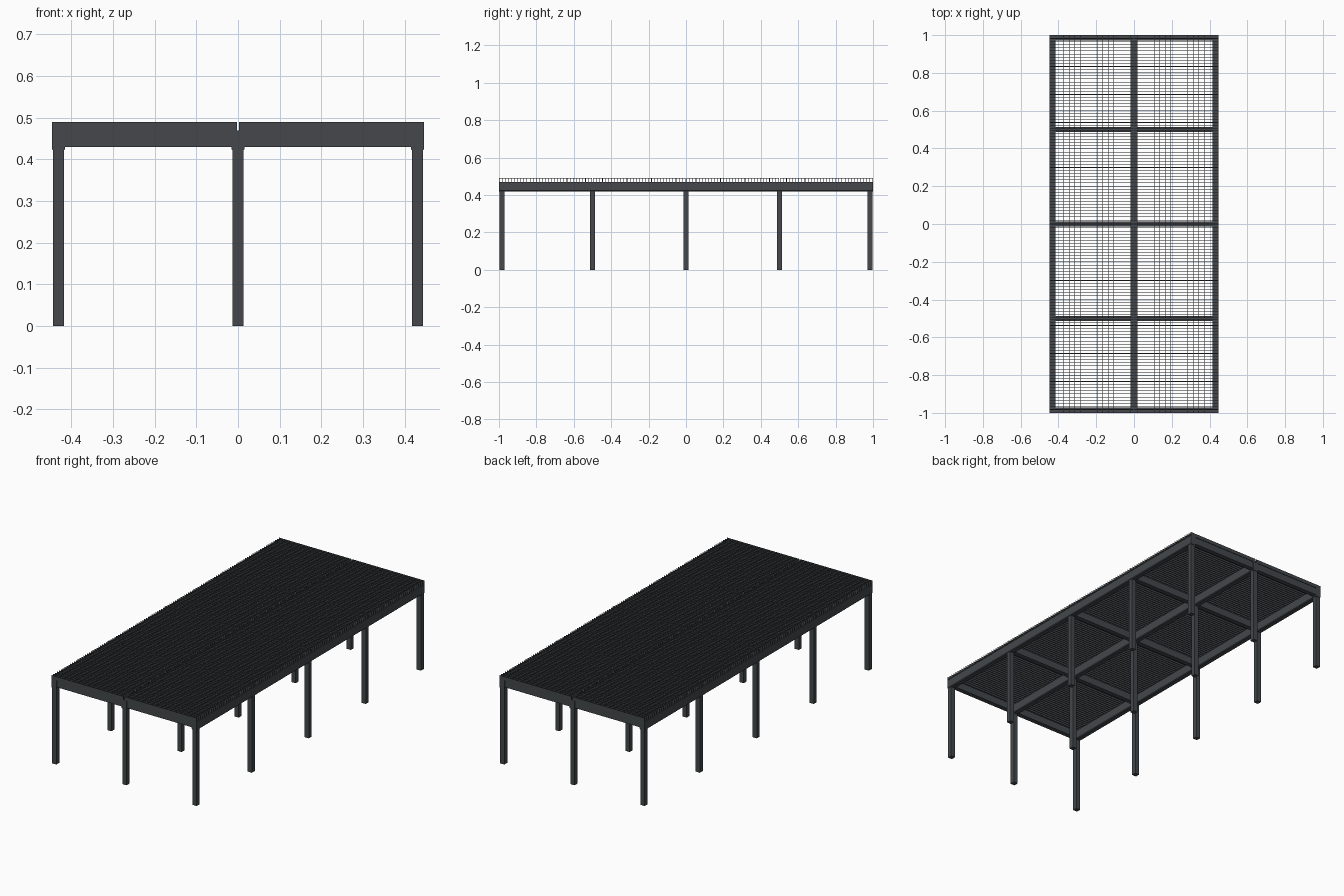
import bpy
import bmesh

if "Cube" in bpy.data.objects:
    bpy.data.objects.remove(bpy.data.objects["Cube"], do_unlink=True)


def make_material(name, colour):
    m = bpy.data.materials.new(name)
    m.use_nodes = True
    m.diffuse_color = colour
    m.node_tree.nodes["Principled BSDF"].inputs["Base Color"].default_value = colour
    return m


STEEL = make_material("dark grey steel", (0.058, 0.064, 0.069, 1))

COLUMN_X = (-0.431, 0, 0.431)
ROW_Y = (-0.984, -0.5, 0, 0.5, 0.984)
BEAM_TOP = 0.47
DECK_TOP = 0.49


def add_box(bm, x0, x1, y0, y1, z0, z1):
    corners = [(x0, y0), (x1, y0), (x1, y1), (x0, y1)]
    low = [bm.verts.new((x, y, z0)) for x, y in corners]
    high = [bm.verts.new((x, y, z1)) for x, y in corners]
    bm.faces.new(low[::-1])
    bm.faces.new(high)
    for i in range(4):
        j = (i + 1) % 4
        bm.faces.new((low[i], low[j], high[j], high[i]))


def finish(bm, name):
    bmesh.ops.recalc_face_normals(bm, faces=bm.faces)
    mesh = bpy.data.meshes.new(name)
    bm.to_mesh(mesh)
    bm.free()
    mesh.materials.append(STEEL)
    ob = bpy.data.objects.new(name, mesh)
    bpy.context.collection.objects.link(ob)
    return ob


# Square posts
for x in COLUMN_X:
    for y in ROW_Y:
        bm = bmesh.new()
        h = 0.013
        add_box(bm, x - h, x + h, y - h, y + h, 0, 0.43)
        finish(bm, "post")

# Long beams with chamfered lower edges
for x in COLUMN_X:
    bm = bmesh.new()
    w, c = 0.0155, 0.004
    profile = [(-w, BEAM_TOP), (-w, 0.424), (c - w, 0.42),
               (w - c, 0.42), (w, 0.424), (w, BEAM_TOP)]
    face = bm.faces.new([bm.verts.new((x + px, -1, z)) for px, z in profile])
    ext = bmesh.ops.extrude_face_region(bm, geom=[face])
    moved = [v for v in ext["geom"] if isinstance(v, bmesh.types.BMVert)]
    bmesh.ops.translate(bm, verts=moved, vec=(0, 2, 0))
    finish(bm, "long_beam")

# Cross beams between the long beams
for y in ROW_Y:
    for x0, x1 in zip(COLUMN_X, COLUMN_X[1:]):
        bm = bmesh.new()
        add_box(bm, x0 + 0.015, x1 - 0.015, y - 0.013, y + 0.013, 0.43, BEAM_TOP)
        finish(bm, "cross_beam")


# Open grating panels: upright bars across, thin rods along
def grating(x0, x1, y0, y1):
    bm = bmesh.new()
    bars, rods, t = 30, 15, 0.0014
    for i in range(bars + 1):
        y = y0 + t + (y1 - y0 - 2 * t) * i / bars
        add_box(bm, x0, x1, y - t, y + t, BEAM_TOP, DECK_TOP)
    for i in range(rods):
        x = x0 + (x1 - x0) * (i + 0.5) / rods
        add_box(bm, x - 0.001, x + 0.001, y0, y1, DECK_TOP - 0.004, DECK_TOP - 0.0005)
    finish(bm, "grating_panel")


GAP = 0.003
for side in (-1, 1):
    for bay in range(4):
        x0, x1 = sorted((side * GAP, side * 0.4465))
        y0 = -1 + bay * 0.5
        grating(x0, x1, y0 + (GAP if bay else 0), y0 + 0.5 - (GAP if bay < 3 else 0))
